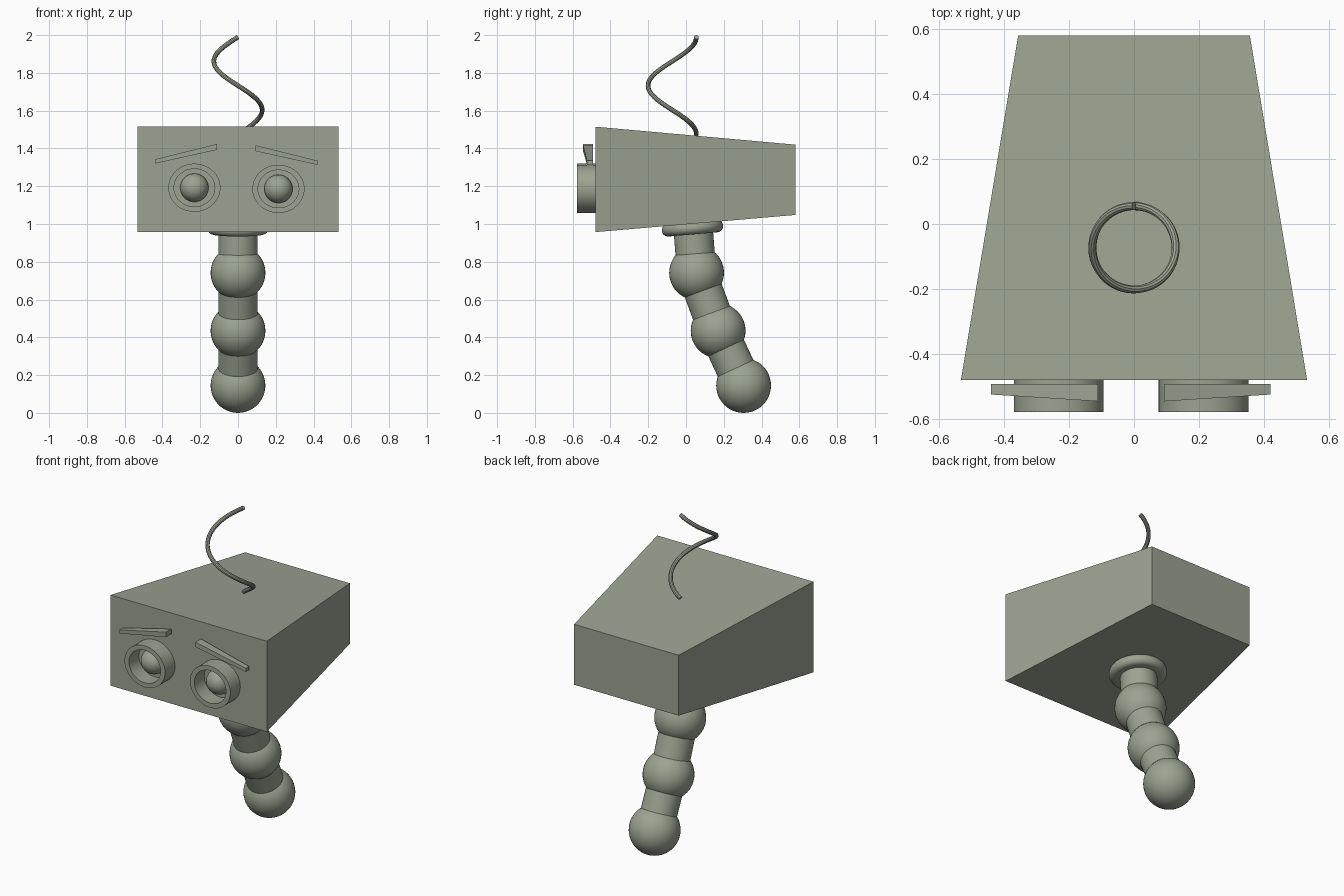
import bpy, bmesh, math
from mathutils import Vector

if "Cube" in bpy.data.objects:
    bpy.data.objects.remove(bpy.data.objects["Cube"])

paint = bpy.data.materials.new("sage_grey")
paint.diffuse_color = (0.33, 0.37, 0.285, 1)
paint.use_nodes = True
paint.node_tree.nodes["Principled BSDF"].inputs["Base Color"].default_value = paint.diffuse_color


def finish(ob, name, smooth=True):
    ob.name = name
    ob.data.materials.append(paint)
    if smooth:
        bpy.ops.object.select_all(action='DESELECT')
        ob.select_set(True)
        bpy.context.view_layer.objects.active = ob
        bpy.ops.object.shade_smooth_by_angle(angle=math.radians(35))
    return ob


def new_mesh(name, verts, faces, smooth=False):
    me = bpy.data.meshes.new(name)
    me.from_pydata(verts, [], faces)
    bm = bmesh.new()
    bm.from_mesh(me)
    bmesh.ops.recalc_face_normals(bm, faces=bm.faces)
    bm.to_mesh(me)
    bm.free()
    ob = bpy.data.objects.new(name, me)
    bpy.context.collection.objects.link(ob)
    return finish(ob, name, smooth)


def loft_box(name, a, b):
    """Box between two four-cornered ends."""
    sides = [(i, (i + 1) % 4, (i + 1) % 4 + 4, i + 4) for i in range(4)]
    return new_mesh(name, a + b, [(3, 2, 1, 0), (4, 5, 6, 7)] + sides)


def lathe(name, profile, centre, direction, scale=(1, 1), closed=False, n=48):
    """Spin (radius, height) points about an axis."""
    q = Vector((0, 0, 1)).rotation_difference(Vector(direction))
    verts, faces = [], []
    for r, h in profile:
        for k in range(n):
            t = math.tau * k / n
            p = Vector((r * scale[0] * math.cos(t), r * scale[1] * math.sin(t), h))
            verts.append(Vector(centre) + q @ p)
    m = len(profile)
    for i in range(m if closed else m - 1):
        j = (i + 1) % m
        for k in range(n):
            l = (k + 1) % n
            faces.append((i * n + k, i * n + l, j * n + l, j * n + k))
    if not closed:
        faces += [tuple(range(n)), tuple(range((m - 1) * n, m * n))]
    return new_mesh(name, verts, faces, True)


def ball(name, centre, radius, scale=(1, 1, 1)):
    bpy.ops.mesh.primitive_uv_sphere_add(segments=40, ring_count=24, radius=radius, location=centre)
    ob = bpy.context.object
    ob.scale = scale
    return finish(ob, name)


# Tapered head
def head_end(w, y, z0, z1):
    return [(-w, y, z0), (w, y, z0), (w, y, z1), (-w, y, z1)]


loft_box("head", head_end(0.532, -0.48, 0.957, 1.515), head_end(0.356, 0.58, 1.048, 1.42))

# Neck: balls joined by short tubes
joints = [(0, 0.305, 0.145), (0, 0.17, 0.435), (0, 0.056, 0.742), (0, 0.036, 1.0)]
for i, p in enumerate(joints[:3]):
    ball(f"neck_ball_{i + 1}", p, 0.145)
    d = Vector(joints[i + 1]) - Vector(p)
    lathe(f"neck_tube_{i + 1}", [(0.104, 0), (0.104, d.length)], p, d)

# Rounded collar under the head
rim = [(0.13 + 0.033 * math.cos(a), 0.033 * math.sin(a))
       for a in [math.pi * (k / 12 - 0.5) for k in range(13)]]
lathe("collar", rim, (0, 0.034, 0.978), (0, -0.087, 1))

# Eyes: open rings with a round pupil inside
for side, x, z in (("left", -0.231, 1.192), ("right", 0.214, 1.186)):
    ring = [(0.138, -0.01), (0.138, 0.097), (0.108, 0.097), (0.108, -0.01)]
    lathe(f"{side}_eye_ring", ring, (x, -0.48, z), (0, -1, 0), (1, 0.925), closed=True)
    ball(f"{side}_pupil", (x, -0.485, z), 0.075)


# Slanted eyebrows, thicker towards the middle
def brow_end(x, z0, z1, y):
    return [(x, -0.492, z0), (x, y, z0), (x, y, z1), (x, -0.492, z1)]


loft_box("left_brow", brow_end(-0.44, 1.32, 1.342, -0.524), brow_end(-0.11, 1.393, 1.424, -0.545))
loft_box("right_brow", brow_end(0.42, 1.313, 1.335, -0.524), brow_end(0.092, 1.386, 1.417, -0.545))

# Spiral antenna, one full turn
curve = bpy.data.curves.new("antenna", 'CURVE')
curve.dimensions = '3D'
curve.bevel_depth = 0.0125
curve.bevel_resolution = 3
curve.use_fill_caps = True
steps = 64
line = curve.splines.new('POLY')
line.points.add(steps)
for i, pt in enumerate(line.points):
    t = math.tau * i / steps
    pt.co = (0.128 * math.sin(t), -0.073 + 0.128 * math.cos(t), 1.475 + 0.515 * i / steps, 1)
antenna = bpy.data.objects.new("antenna", curve)
bpy.context.collection.objects.link(antenna)
bpy.ops.object.select_all(action='DESELECT')
antenna.select_set(True)
bpy.context.view_layer.objects.active = antenna
bpy.ops.object.convert(target='MESH')
finish(bpy.context.object, "antenna")
